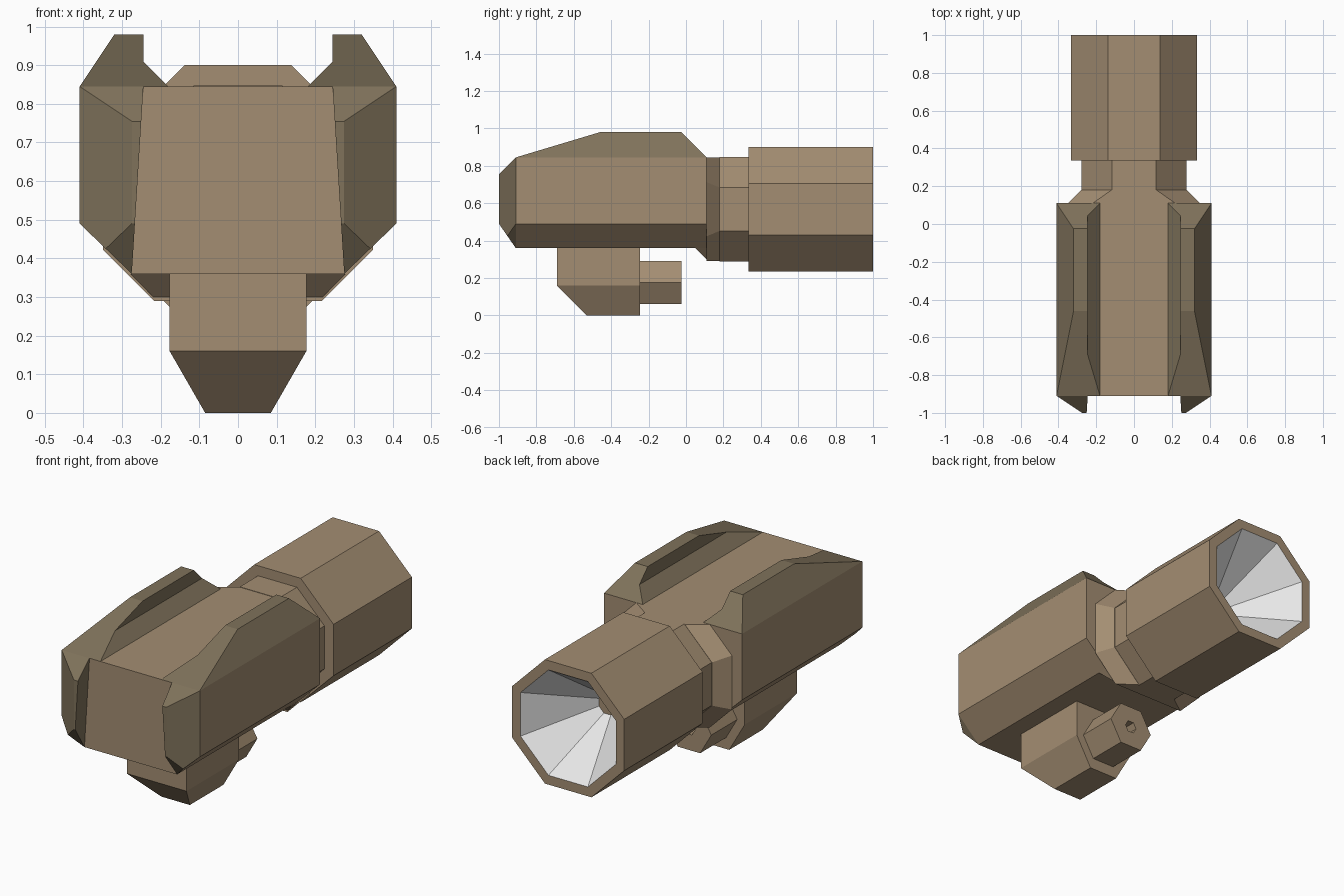
import bpy, bmesh, math
from mathutils import Vector

if "Cube" in bpy.data.objects:
    bpy.data.objects.remove(bpy.data.objects["Cube"])


def material(name, color):
    m = bpy.data.materials.new(name)
    m.diffuse_color = (*color, 1)
    m.use_nodes = True
    m.node_tree.nodes["Principled BSDF"].inputs["Base Color"].default_value = m.diffuse_color
    return m


TAN = material("tan_paint", (0.37, 0.27, 0.17))
DARK = material("dark_tan_paint", (0.215, 0.17, 0.105))
WHITE = material("pale_grey_lining", (0.8, 0.8, 0.8))


def finish(bm, name, mats, mirror=False):
    bmesh.ops.recalc_face_normals(bm, faces=bm.faces[:])
    me = bpy.data.meshes.new(name)
    bm.to_mesh(me)
    bm.free()
    ob = bpy.data.objects.new(name, me)
    bpy.context.collection.objects.link(ob)
    for m in mats:
        me.materials.append(m)
    if mirror:
        ob.modifiers.new("mirror", 'MIRROR')
    return ob


def cut(bm, point, normal):
    """Remove everything on the normal side of a plane and close the hole."""
    geom = bm.verts[:] + bm.edges[:] + bm.faces[:]
    bmesh.ops.bisect_plane(bm, geom=geom, plane_co=point, plane_no=normal,
                           clear_outer=True, dist=1e-5)
    open_edges = [e for e in bm.edges if e.is_boundary]
    bmesh.ops.holes_fill(bm, edges=open_edges, sides=0)


def prism(name, profile, y0, y1, cuts=(), mat=TAN, mirror=False):
    """Extrude an (x, z) profile along y, then trim it with planes."""
    bm = bmesh.new()
    a = [bm.verts.new((x, y0, z)) for x, z in profile]
    b = [bm.verts.new((x, y1, z)) for x, z in profile]
    n = len(profile)
    bm.faces.new(a)
    bm.faces.new(b[::-1])
    for i in range(n):
        j = (i + 1) % n
        bm.faces.new((a[i], b[i], b[j], a[j]))
    for point, normal in cuts:
        cut(bm, Vector(point), Vector(normal))
    return finish(bm, name, [mat], mirror)


def lathe(name, sides, turn, z, rings, cuts=(), lining=None):
    """Loft polygon rings (y, apothem) along y; lining = ring span given the second material."""
    bm = bmesh.new()
    loops = []
    for y, apothem in rings:
        r = apothem / math.cos(math.pi / sides)
        loops.append([bm.verts.new((r * math.cos(turn + 2 * math.pi * k / sides), y,
                                    z + r * math.sin(turn + 2 * math.pi * k / sides)))
                      for k in range(sides)])
    for s, (a, b) in enumerate(zip(loops, loops[1:])):
        for k in range(sides):
            j = (k + 1) % sides
            f = bm.faces.new((a[k], a[j], b[j], b[k]))
            f.material_index = 1 if s == lining else 0
    bm.faces.new(loops[0])
    bm.faces.new(loops[-1])
    for point, normal in cuts:
        cut(bm, Vector(point), Vector(normal))
    return finish(bm, name, [TAN, WHITE], False)


def symmetric(half):
    return half + [(-x, z) for x, z in reversed(half)]


# Main hull, with a wedge under its rear end
prism("hull", symmetric([(0.275, 0.36), (0.41, 0.49), (0.41, 0.845)]), -0.91, 0.11)
prism("hull_rear_wedge", symmetric([(0.21, 0.29), (0.28, 0.36)]), 0.0, 0.11,
      [((0, 0.05, 0.36), (0, -1, -1))])

# Raised ridges on both sides, sloping down to front and back
prism("ridge", [(0.18, 0.845), (0.245, 0.91), (0.245, 0.98), (0.32, 0.98), (0.41, 0.845)],
      -1.0, 0.2,
      [((0, -0.91, 0.845), (0, -0.3, 1)), ((0, 0.11, 0.845), (0, 1, 1))],
      DARK, True)

# Bevelled noses in front of the hull
prism("nose", [(0.245, 0.845), (0.41, 0.845), (0.41, 0.49), (0.275, 0.36)], -1.0, -0.91,
      [((0.41, -0.91, 0), (0.09, -0.135, 0)),
       ((0, -0.91, 0.845), (0, -0.09, 0.09)),
       ((0, -0.91, 0.36), (0, -0.13, -0.09))],
      DARK, True)

# Collar, neck and barrel with a flared pale lining
EIGHTH = math.pi / 8
lathe("collar", 8, EIGHTH, 0.568, [(0.11, 0.35), (0.18, 0.28)],
      [((0, 0, 0.845), (0, 0, 1)), ((0, 0, 0.29), (0, 0, -1))])
lathe("neck", 8, EIGHTH, 0.568, [(0.18, 0.279), (0.335, 0.279)])
lathe("barrel", 8, EIGHTH, 0.568,
      [(0.335, 0.333), (1.0, 0.333), (1.0, 0.283), (0.667, 0.05)], lining=2)

# Lower housing and its small six-sided nozzle
prism("lower_housing", symmetric([(0.085, 0.0), (0.177, 0.16), (0.177, 0.36)]), -0.69, -0.245,
      [((0, -0.69, 0.16), (0, -1, -1))])
lathe("nozzle", 6, 0, 0.176,
      [(-0.245, 0.115), (-0.025, 0.115), (-0.025, 0.03), (-0.14, 0.03)])
